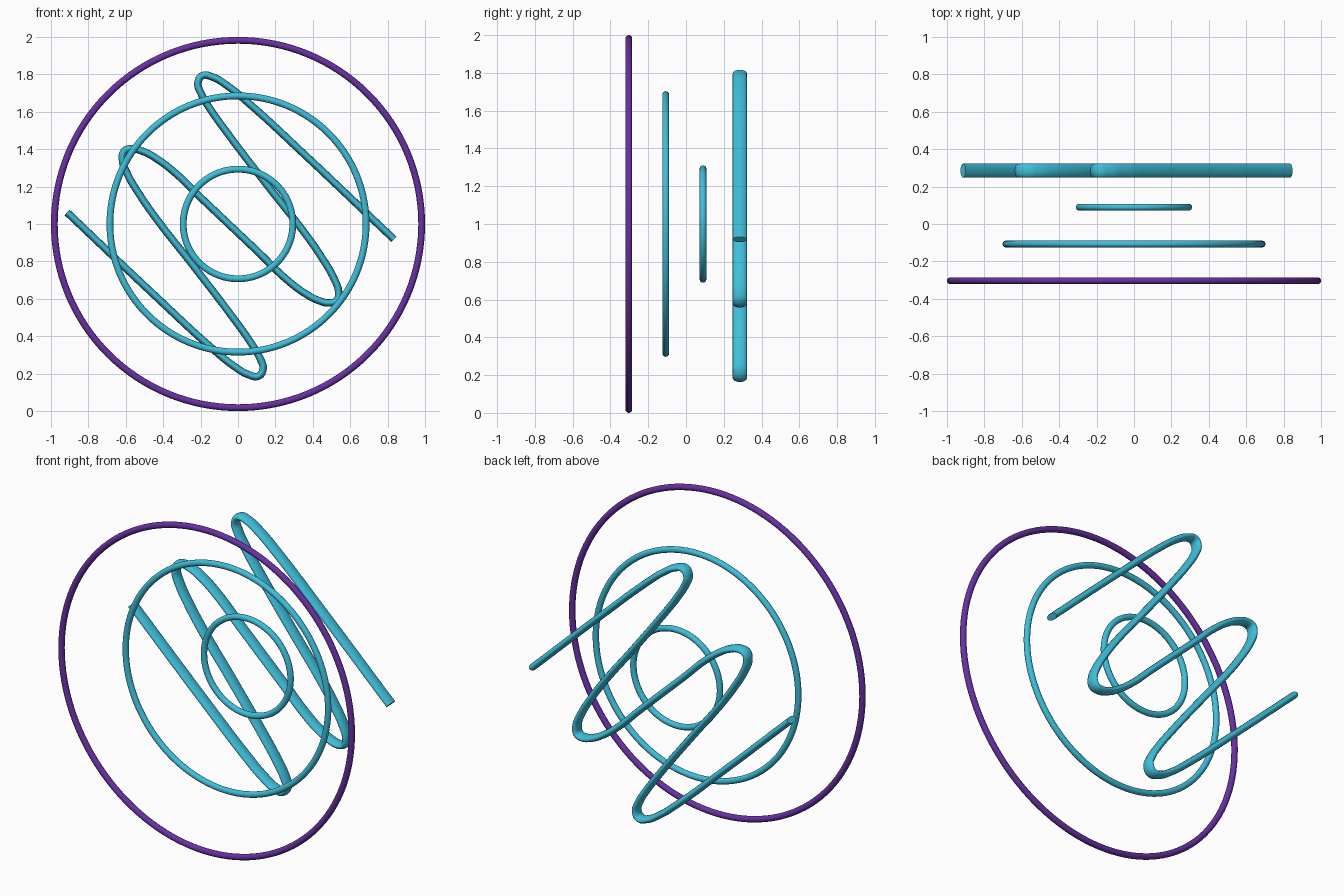
import bpy, math

if "Cube" in bpy.data.objects:
    bpy.data.objects.remove(bpy.data.objects["Cube"])

def material(name, color):
    m = bpy.data.materials.new(name)
    m.diffuse_color = color
    m.use_nodes = True
    m.node_tree.nodes["Principled BSDF"].inputs["Base Color"].default_value = m.diffuse_color
    return m

purple = material("purple", (0.14, 0.03, 0.36, 1))
cyan = material("cyan", (0.05, 0.52, 0.70, 1))

# Three upright rings, stepping back and getting smaller
def ring(name, y, radius, mat):
    bpy.ops.mesh.primitive_torus_add(
        major_radius=radius, minor_radius=0.018, major_segments=128,
        minor_segments=16, location=(0, y, 1), rotation=(math.pi / 2, 0, 0))
    ob = bpy.context.object
    ob.name = name
    ob.data.materials.append(mat)
    bpy.ops.object.shade_smooth()

ring("outer_ring", -0.303, 0.982, purple)
ring("middle_ring", -0.107, 0.685, cyan)
ring("inner_ring", 0.09, 0.293, cyan)

# Wavy rod at the back: half the path (x, z from its centre), then its point mirror
half = [(0.155, -0.147), (0.29, -0.278), (0.398, -0.361), (0.468, -0.398),
        (0.532, -0.412), (0.568, -0.399), (0.578, -0.355), (0.553, -0.281),
        (0.487, -0.168), (0.398, -0.040), (0.201, 0.211), (-0.008, 0.484),
        (-0.104, 0.618), (-0.158, 0.709), (-0.174, 0.765), (-0.150, 0.803),
        (-0.095, 0.795), (-0.013, 0.746), (0.104, 0.650), (0.40, 0.377),
        (0.874, -0.072)]
path = [(-x, -z) for x, z in reversed(half)] + [(0, 0)] + half

cu = bpy.data.curves.new("wavy_rod", 'CURVE')
cu.dimensions = '3D'
cu.resolution_u = 8
cu.bevel_depth = 0.020
cu.bevel_resolution = 6
cu.use_fill_caps = True
sp = cu.splines.new('BEZIER')
sp.bezier_points.add(len(path) - 1)
for bp, (x, z) in zip(sp.bezier_points, path):
    bp.co = (x, 0, z)
    bp.handle_left_type = bp.handle_right_type = 'AUTO'
rod = bpy.data.objects.new("wavy_rod", cu)
bpy.context.collection.objects.link(rod)
rod.location = (-0.04, 0.285, 0.99)
rod.scale = (1, 1.88, 1)  # oval section, deeper front to back
cu.materials.append(cyan)

# Turn the rod into a mesh with crisp end caps
bpy.ops.object.select_all(action='DESELECT')
rod.select_set(True)
bpy.context.view_layer.objects.active = rod
bpy.ops.object.convert(target='MESH')
bpy.ops.object.shade_smooth_by_angle(angle=math.radians(40))
bpy.context.object.name = "wavy_rod"
